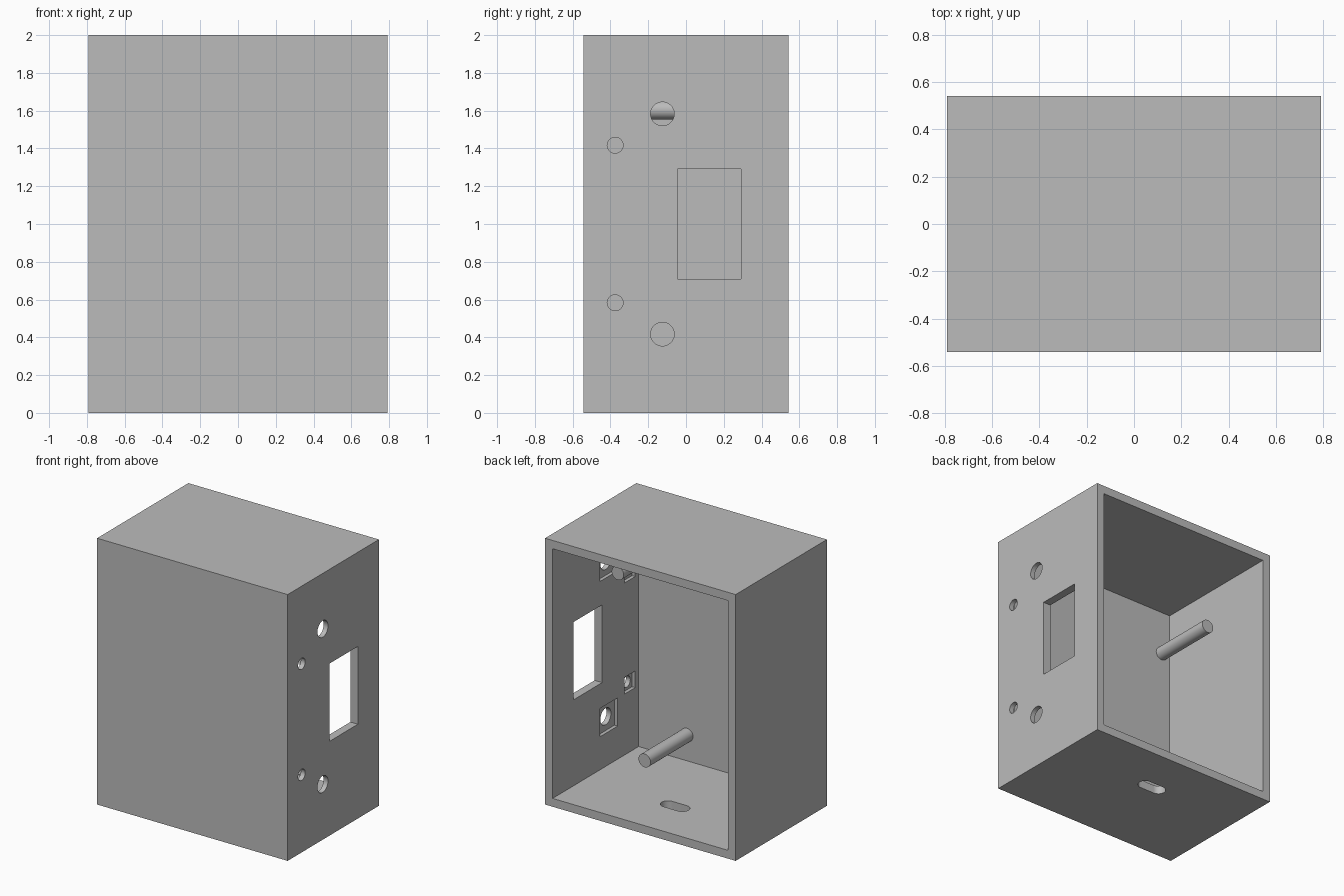
import bpy, math

cube = bpy.data.objects.get("Cube")
if cube:
    bpy.data.objects.remove(cube, do_unlink=True)

grey = bpy.data.materials.new("plain_grey")
grey.use_nodes = True
colour = (0.5, 0.5, 0.5, 1)
grey.diffuse_color = colour
grey.node_tree.nodes["Principled BSDF"].inputs["Base Color"].default_value = colour

W, D, H, T = 1.583, 1.083, 2.0, 0.0625   # outer size and wall thickness
RIGHT = W / 2                            # outer plane of the pierced wall
INNER = RIGHT - T


def box(name, lo, hi):
    bpy.ops.mesh.primitive_cube_add(size=1, location=[(a + b) / 2 for a, b in zip(lo, hi)])
    ob = bpy.context.object
    ob.name = name
    ob.scale = [b - a for a, b in zip(lo, hi)]
    bpy.ops.object.transform_apply(location=True, rotation=True, scale=True)
    ob.data.materials.append(grey)
    return ob


def rod(name, radius, length, centre, axis):
    turn = {"X": (0, math.pi / 2, 0), "Y": (math.pi / 2, 0, 0), "Z": (0, 0, 0)}[axis]
    bpy.ops.mesh.primitive_cylinder_add(vertices=48, radius=radius, depth=length,
                                        location=centre, rotation=turn)
    ob = bpy.context.object
    ob.name = name
    bpy.ops.object.transform_apply(location=True, rotation=True, scale=True)
    ob.data.materials.append(grey)
    return ob


def smooth(ob):
    bpy.ops.object.select_all(action="DESELECT")
    ob.select_set(True)
    bpy.context.view_layer.objects.active = ob
    bpy.ops.object.shade_smooth_by_angle(angle=math.radians(30))


def cut(target, cutter):
    cutter.hide_render = True
    mod = target.modifiers.new("cut", "BOOLEAN")
    mod.operation = "DIFFERENCE"
    mod.solver = "EXACT"
    mod.object = cutter
    bpy.context.view_layer.objects.active = target
    bpy.ops.object.modifier_apply(modifier=mod.name)
    bpy.data.objects.remove(cutter, do_unlink=True)


# Housing, hollow and open at the back
housing = box("housing", (-W / 2, -D / 2, 0), (W / 2, D / 2, H))
cut(housing, box("cavity", (-INNER, -D / 2 + T, T), (INNER, D / 2 + 0.1, H - T)))

# Rectangular window in the left wall
cut(housing, box("window", (INNER - 0.1, -0.046, 0.708), (RIGHT + 0.1, 0.292, 1.292)))

# Screw holes with square nut pockets on the inside of the wall
for y, offset, radius, half in ((-0.125, 0.583, 0.0625, 0.106), (-0.375, 0.417, 0.042, 0.0625)):
    for z in (1 - offset, 1 + offset):
        cut(housing, box("pocket", (INNER - 0.1, y - half, z - half),
                         (INNER + 0.026, y + half, z + half)))
        cut(housing, rod("hole", radius, 0.4, (RIGHT, y, z), "X"))

# Rounded cable slot in the floor
sx, sy, run, r = -0.025, 0.165, 0.06, 0.052
cut(housing, box("slot", (sx - run, sy - r, -0.1), (sx + run, sy + r, 0.15)))
for side in (-1, 1):
    cut(housing, rod("slot_end", r, 0.3, (sx + side * run, sy, 0), "Z"))
smooth(housing)

# Mounting posts standing on the inside of the front wall
start, end = -D / 2 + T - 0.02, 0.025
posts = {"upper_left_post": (0.55, 1.604), "upper_right_post": (-0.656, 1.604),
         "lower_left_post": (0.327, 0.257), "lower_right_post": (-0.656, 0.257)}
for name, (x, z) in posts.items():
    smooth(rod(name, 0.05, end - start, (x, (start + end) / 2, z), "Y"))
